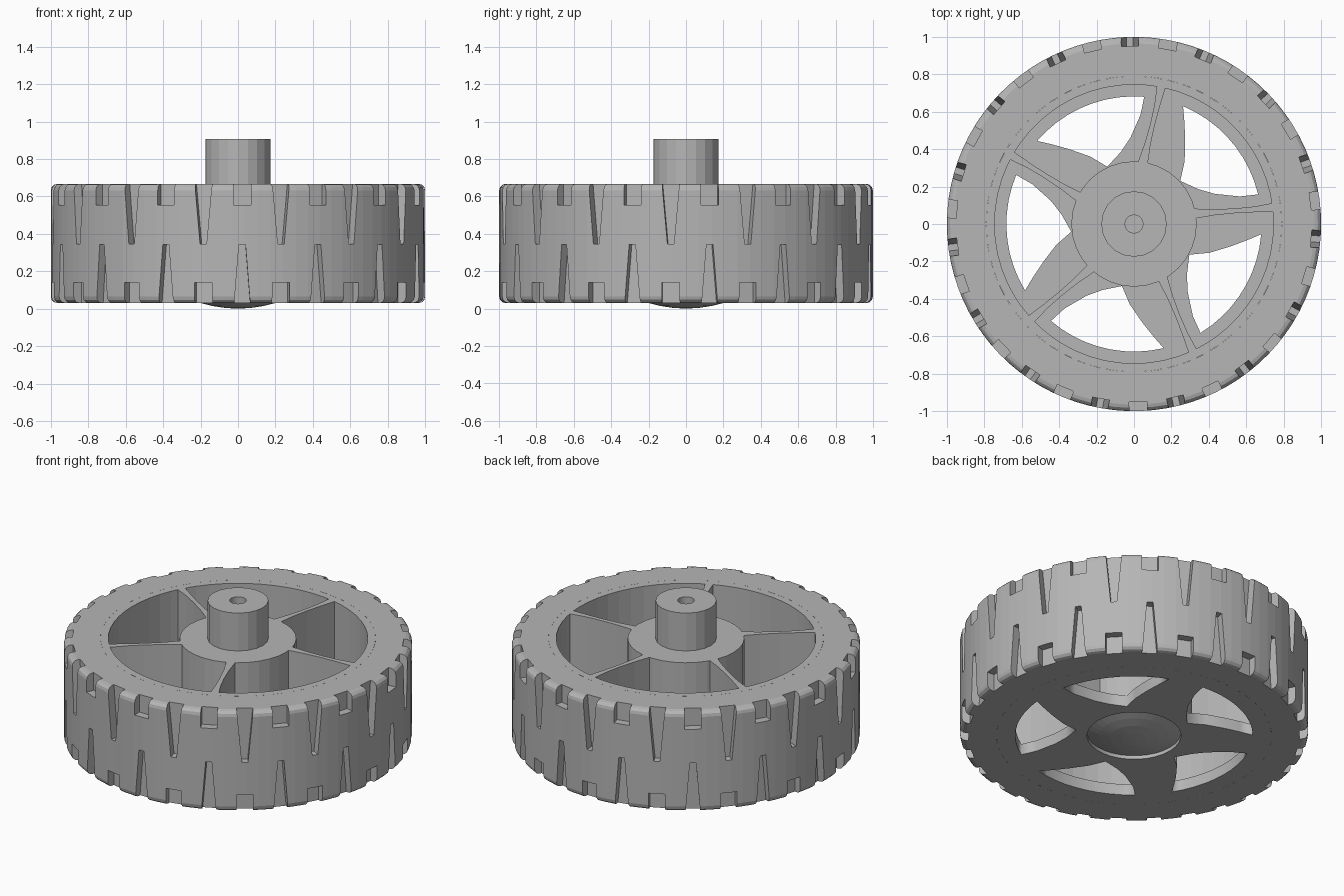
import bpy, bmesh
from math import sin, cos, radians, pi

if "Cube" in bpy.data.objects:
    bpy.data.objects.remove(bpy.data.objects["Cube"])

Z0, Z1 = 0.03, 0.667         # bottom and top of the tyre

grey = bpy.data.materials.new("dark_grey")
grey.diffuse_color = (0.465, 0.465, 0.465, 1)
grey.use_nodes = True
grey.node_tree.nodes["Principled BSDF"].inputs["Base Color"].default_value = grey.diffuse_color


def polar(r, deg):
    return (r * cos(radians(deg)), r * sin(radians(deg)))


def make_object(name, bm):
    bmesh.ops.remove_doubles(bm, verts=bm.verts, dist=1e-5)
    bmesh.ops.recalc_face_normals(bm, faces=bm.faces)
    me = bpy.data.meshes.new(name)
    bm.to_mesh(me)
    bm.free()
    me.materials.append(grey)
    ob = bpy.data.objects.new(name, me)
    bpy.context.collection.objects.link(ob)
    return ob


def lathe(name, profile, seg, closed):
    bm = bmesh.new()
    rings = []
    for i in range(seg):
        a = 2 * pi * i / seg
        rings.append([bm.verts.new((r * cos(a), r * sin(a), z)) for r, z in profile])
    n = len(profile)
    for i in range(seg):
        a, b = rings[i], rings[(i + 1) % seg]
        for j in range(n if closed else n - 1):
            k = (j + 1) % n
            quad = [a[j], b[j], b[k], a[k]]
            if profile[j][0] == 0:
                quad = [a[j], b[k], a[k]]
            elif profile[k][0] == 0:
                quad = [a[j], b[j], a[k]]
            bm.faces.new(quad)
    return make_object(name, bm)


def prism(bm, bottom, top):
    lo = [bm.verts.new(p) for p in bottom]
    hi = [bm.verts.new(p) for p in top]
    bm.faces.new(lo[::-1])
    bm.faces.new(hi)
    n = len(lo)
    for i in range(n):
        j = (i + 1) % n
        bm.faces.new((lo[i], lo[j], hi[j], hi[i]))


def groove(bm, deg, z_a, w_a, z_b, w_b):
    # tapered block sunk 0.05 into the tread
    def section(z, w):
        c, s = cos(radians(deg)), sin(radians(deg))
        pts = [(0.95, -w / 2), (1.1, -w / 2), (1.1, w / 2), (0.95, w / 2)]
        return [(r * c - t * s, r * s + t * c, z) for r, t in pts]
    prism(bm, section(z_a, w_a), section(z_b, w_b))


# tyre with rounded shoulders
b = 0.035
arc = [(1 - b + b * sin(radians(t)), b - b * cos(radians(t))) for t in (0, 30, 60, 90)]
profile = [(0.79, Z0)] + [(r, Z0 + h) for r, h in arc]
profile += [(r, Z1 - h) for r, h in reversed(arc)] + [(0.79, Z1)]
tyre = lathe("tyre", profile, 90, True)

# tread grooves: long tapered ones alternate with short notches on both edges
bm = bmesh.new()
for k in range(15):
    d = 24 * k
    groove(bm, 91.3 + d, 0.345, 0.035, Z1 + 0.03, 0.098)
    groove(bm, 79.3 + d, 0.555, 0.095, Z1 + 0.03, 0.095)
    groove(bm, 79.3 + d, Z0 - 0.03, 0.09, 0.342, 0.035)
    groove(bm, 91.3 + d, Z0 - 0.03, 0.095, 0.14, 0.095)
cutter = make_object("tread_cutter", bm)
mod = tyre.modifiers.new("tread", 'BOOLEAN')
mod.operation = 'DIFFERENCE'
mod.solver = 'EXACT'
mod.object = cutter
bpy.context.view_layer.objects.active = tyre
bpy.ops.object.modifier_apply(modifier=mod.name)
bpy.data.objects.remove(cutter)

# rim ring inside the tyre
lathe("rim", [(0.745, 0.1), (0.79, 0.1), (0.79, Z1), (0.745, Z1)], 60, True)

# hub with domed cap below
lathe("hub", [(0, 0), (0.07, 0.004), (0.14, 0.015), (0.2, 0.03), (0.27, 0.053),
              (0.335, 0.053), (0.335, Z1), (0.12, Z1)], 32, False)

# axle post with blind bore
lathe("axle_post", [(0.175, 0.6), (0.175, 0.907), (0.048, 0.907),
                    (0.048, 0.2), (0, 0.2)], 20, False)

# star-shaped face plate with five swept openings
cu = bpy.data.curves.new("face_plate", 'CURVE')
cu.dimensions = '2D'
cu.fill_mode = 'BOTH'
cu.extrude = 0.035
cu.materials.append(grey)


def outline(points):
    sp = cu.splines.new('POLY')
    sp.points.add(len(points) - 1)
    for p, (x, y) in zip(sp.points, points):
        p.co = (x, y, 0, 1)
    sp.use_cyclic_u = True


outline([polar(0.79, 6 * i) for i in range(60)])
outline([polar(0.27, 11.25 * i) for i in range(32)])
opening = [(0.682, 85.4 + 6 * i) for i in range(10)]
opening += [(0.61, 135.8), (0.528, 130.8), (0.43, 123), (0.338, 115)]
opening += [(0.391, 100.4), (0.46, 92.5), (0.584, 86.6)]
for k in range(5):
    outline([polar(r, a + 72 * k) for r, a in opening])
plate = bpy.data.objects.new("face_plate", cu)
plate.location.z = 0.065
bpy.context.collection.objects.link(plate)
bpy.ops.object.select_all(action='DESELECT')
plate.select_set(True)
bpy.context.view_layer.objects.active = plate
bpy.ops.object.convert(target='MESH')

# five thin curved ribs between hub and rim
rib = [(0.33, 0.03), (0.43, 0.047), (0.54, 0.058), (0.64, 0.063), (0.745, 0.065),
       (0.742, 0.112), (0.64, 0.093), (0.54, 0.083), (0.43, 0.079), (0.322, 0.082)]
bm = bmesh.new()
for k in range(5):
    c, s = cos(radians(72 * k)), sin(radians(72 * k))
    pts = [(x * c - y * s, x * s + y * c) for x, y in rib]
    prism(bm, [(x, y, 0.095) for x, y in pts], [(x, y, Z1) for x, y in pts])
make_object("ribs", bm)
